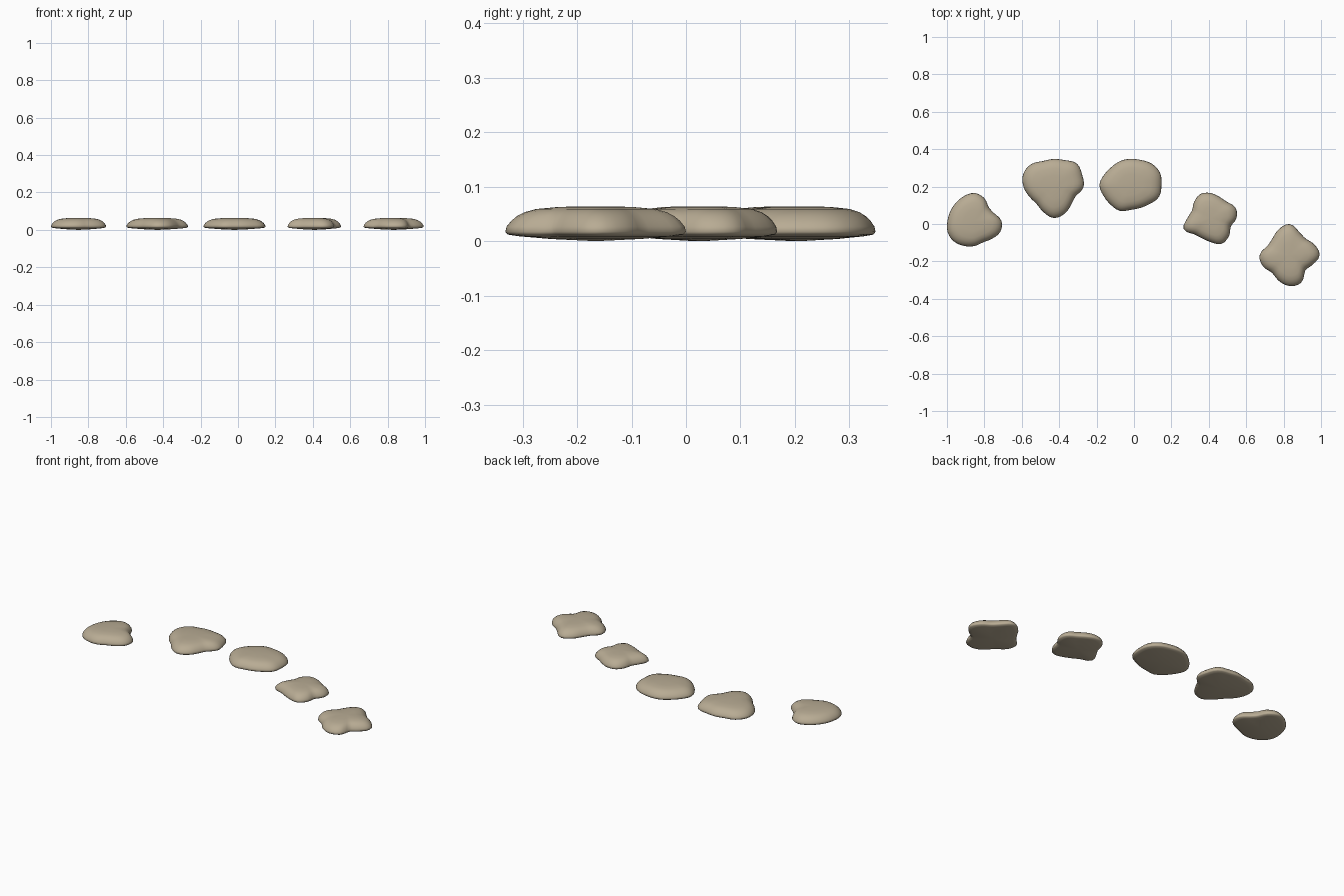
import bpy
import bmesh
from math import cos, sin, tau
from mathutils import Vector

default_cube = bpy.data.objects.get("Cube")
if default_cube:
    bpy.data.objects.remove(default_cube, do_unlink=True)

UNIT = 0.00535      # size of one step in the outline radii
SUBSTEPS = 3        # rim points between two outline radii

# Shared stone section, from underside to top: (share of radius, height)
SECTION = [(0.5, 0.004), (0.85, 0.009), (0.97, 0.012), (1, 0.017), (0.985, 0.027),
           (0.93, 0.038), (0.87, 0.046), (0.79, 0.053), (0.66, 0.059), (0.4, 0.063)]
UNDERSIDE, CROWN = 0.0, 0.064

# Each stone: centre and outline radii, anticlockwise from +x
STONES = {
    "far_right_stone": ((-0.853, 0.016),
        [27, 21, 20, 25, 28, 27, 26, 26, 27, 29, 29, 27, 25, 23, 25, 28]),
    "right_stone": ((-0.43, 0.198),
        [30, 31, 33, 29, 28, 28, 32, 33, 30, 26, 24, 27, 31, 29, 25, 24]),
    "middle_stone": ((-0.019, 0.209),
        [31, 32, 30, 27, 26, 26, 26, 28, 31, 29, 28, 28, 25, 25, 27, 31]),
    "left_stone": ((0.409, 0.032),
        [26, 27, 23, 23, 25, 26, 23, 20, 23, 29, 23, 22, 24, 28, 26, 22]),
    "far_left_stone": ((0.832, -0.166),
        [30, 27, 23, 25, 31, 28, 24, 24, 30, 29, 25, 28, 31, 30, 22, 25]),
}


def make_material(name, colour):
    material = bpy.data.materials.new(name)
    material.use_nodes = True
    material.diffuse_color = colour
    shader = next(n for n in material.node_tree.nodes if n.type == 'BSDF_PRINCIPLED')
    shader.inputs["Base Color"].default_value = colour
    shader.inputs["Roughness"].default_value = 0.9
    return material


def smooth_outline(radii):
    """Closed smooth curve through evenly spaced polar radii."""
    count = len(radii)
    points = []
    for i in range(count):
        before, start, end, after = (radii[(i + k) % count] for k in (-1, 0, 1, 2))
        for step in range(SUBSTEPS):
            t = step / SUBSTEPS
            slope = (end - before) / 2
            next_slope = (after - start) / 2
            rise = end - start
            radius = start + t * (slope + t * (3 * rise - 2 * slope - next_slope
                                               + t * (slope + next_slope - 2 * rise)))
            angle = tau * (i + t) / count
            points.append(Vector((cos(angle), sin(angle), 0)) * radius * UNIT)
    return points


def make_stone(name, centre, radii, material):
    bm = bmesh.new()
    outline = smooth_outline(radii)
    rings = [[bm.verts.new((p.x * share, p.y * share, height)) for p in outline]
             for share, height in SECTION]
    bottom = bm.verts.new((0, 0, UNDERSIDE))
    top = bm.verts.new((0, 0, CROWN))
    count = len(outline)
    for i in range(count):
        j = (i + 1) % count
        for lower, upper in zip(rings, rings[1:]):
            bm.faces.new((lower[i], lower[j], upper[j], upper[i]))
        bm.faces.new((bottom, rings[0][j], rings[0][i]))
        bm.faces.new((top, rings[-1][i], rings[-1][j]))
    for face in bm.faces:
        face.smooth = True
    mesh = bpy.data.meshes.new(name)
    bm.to_mesh(mesh)
    bm.free()
    mesh.materials.append(material)
    stone = bpy.data.objects.new(name, mesh)
    stone.location = (*centre, 0)
    bpy.context.collection.objects.link(stone)


# Curved row of stepping stones
sandstone = make_material("warm_sandstone", (0.48, 0.41, 0.295, 1))
for stone_name, (stone_centre, stone_radii) in STONES.items():
    make_stone(stone_name, stone_centre, stone_radii, sandstone)
